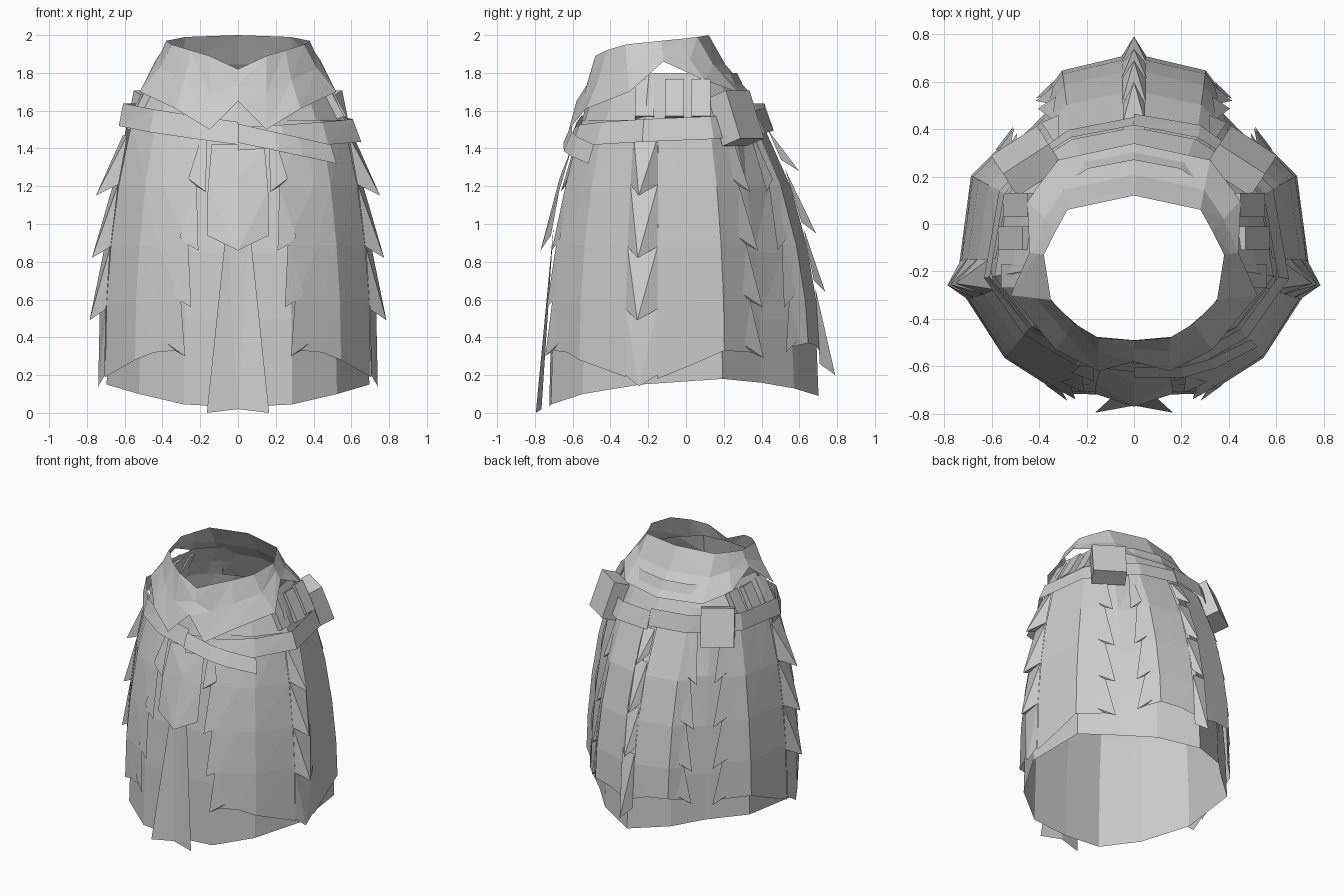
import bpy, bmesh, math
from mathutils import Vector, Matrix, Euler

cube = bpy.data.objects.get("Cube")
if cube:
    bpy.data.objects.remove(cube, do_unlink=True)

grey = bpy.data.materials.new("plain grey")
grey.use_nodes = True
grey.diffuse_color = (0.6, 0.6, 0.6, 1)
grey.node_tree.nodes["Principled BSDF"].inputs["Base Color"].default_value = (0.6, 0.6, 0.6, 1)

# Half outline of the garment at the waist and near the hem, from front centre to back centre
WAIST = [(0, -.56), (.22, -.54), (.43, -.43), (.59, -.22), (.53, .12), (.4, .26), (.26, .35), (0, .4)]
HEM = [(0, -.73), (.29, -.72), (.54, -.56), (.74, -.25), (.68, .2), (.46, .42), (.3, .64), (0, .71)]
WAIST_Z, HEM_Z = 1.55, 0.3
CENTRE = Vector((0, -.12, 0))


def wall(u, z, out=1.0, side=1):
    """Point on the garment surface: u runs along the half outline, out pushes it away from the axis."""
    u = max(0, min(u, len(HEM) - 1))
    i = min(int(u), len(HEM) - 2)
    t = max(0, min(1, (WAIST_Z - z) / (WAIST_Z - HEM_Z)))
    f = math.sin(t * math.pi / 2) ** .8
    a = Vector(WAIST[i]).lerp(Vector(WAIST[i + 1]), u - i)
    b = Vector(HEM[i]).lerp(Vector(HEM[i + 1]), u - i)
    p = a.lerp(b, f).to_3d()
    p = CENTRE + (p - CENTRE) * out
    return Vector((p.x * side, p.y, z))


def build(name, faces, mirror=True):
    """Make an object from a list of faces given as point lists, welding shared corners."""
    bm = bmesh.new()
    for face in faces:
        bm.faces.new([bm.verts.new(p) for p in face])
    bmesh.ops.remove_doubles(bm, verts=bm.verts, dist=0.0005)
    bmesh.ops.recalc_face_normals(bm, faces=bm.faces)
    mesh = bpy.data.meshes.new(name)
    bm.to_mesh(mesh)
    bm.free()
    mesh.materials.append(grey)
    obj = bpy.data.objects.new(name, mesh)
    bpy.context.scene.collection.objects.link(obj)
    if mirror:
        mod = obj.modifiers.new("mirror", 'MIRROR')
        mod.use_clip = True
    return obj


def loft(rows):
    """Skin neighbouring rows with triangles, so that the facets stay crisp."""
    faces = []
    for top, low in zip(rows, rows[1:]):
        for i in range(len(top) - 1):
            faces.append([top[i], top[i + 1], low[i]])
            faces.append([top[i + 1], low[i + 1], low[i]])
    return faces


# Inner skirt
columns = range(len(HEM))
hem_heights = [.03, .045, .1, .15, .18, .16, .13, .09]
fullness = [.98, .98, .96, .93, .97, .95, .9, .98]
rows = [[wall(u, z, fullness[u]) for u in columns] for z in (1.55, 1.2, .85, .5)]
rows.append([wall(u, hem_heights[u], fullness[u] + .01) for u in columns])
build("inner_skirt", loft(rows))

# Bodice under the collar
build("bodice", loft([[wall(u, z, front if u < 2 else out) for u in columns]
                      for z, out, front in ((1.8, .75, .84), (1.66, .88, .91), (1.5, .97, .97))]))

# Outer panels with a ragged edge of hanging teeth
TIERS = [1.55, 1.2, .89, .59]
RIDGE = .22
SPINE = .17


def panel(name, edge_top, edge_low, columns, bottoms, out=1.01):
    rows = []
    for i in range(len(TIERS) + 1):
        edge = edge_top + (edge_low - edge_top) * i / len(TIERS)
        us = [edge] + columns
        zs = bottoms if i == len(TIERS) else [TIERS[i]] * len(us)
        rows.append([wall(u, z, out) for u, z in zip(us, zs)])
    faces = loft(rows)
    way = 1 if columns[0] > edge_top else -1
    for i in range(1, len(rows)):
        edge = edge_top + (edge_low - edge_top) * i / len(TIERS)
        z = rows[i][0].z
        tip = wall(edge - way * .22, z - .03, out + .03)
        inner = wall(edge + way * .18, z + .04, out + .005)
        faces.append([rows[i - 1][0], tip, inner])
        faces.append([tip, inner, rows[i][0]])
    build(name, faces)


panel("front_panel", .75, 1.15, [1.6, 2, 3 - RIDGE], [.33, .32, .28, .19])
panel("side_panel", 4.65, 4.65, [4, 3.6, 3 + RIDGE], [.32, .33, .25, .18])
panel("back_panel", 5.6, 5.6, [6, 6.5, 7 - SPINE], [.35, .37, .36, .33])


# Stacked spikes on the side ridges and down the back
def spikes(name, u, half, tops, tips, pushes):
    faces = []
    centred = u == len(HEM) - 1
    for top, low, push in zip(tops, tips, pushes):
        left = wall(u - half, top, 1.015)
        right = wall(u - half, top, 1.015, -1) if centred else wall(u + half, top, 1.015)
        crest = left.lerp(right, .5)
        root_left, root_right = (wall(u + d, low + .06, 1.012) for d in (-half, half))
        tip = wall(u, low)
        tip += (tip - CENTRE).to_2d().normalized().to_3d() * push
        faces += [[left, crest, tip], [left, tip, root_left]]
        if not centred:
            faces += [[crest, right, tip], [right, root_right, tip], [root_left, tip, root_right]]
    build(name, faces)


spikes("side_spikes", 3, RIDGE, [1.47, 1.21, .88, .55], [1.15, .82, .49, .14], [.08, .06, .05, .0])
spikes("back_spikes", 7, SPINE, [1.5, 1.29, .98, .66], [1.28, .95, .64, .2], [.07, .06, .05, .08])

# Long front flap and the pointed tab above it
flap = [[Vector((0, -.7, 1)), Vector((.06, -.7, 1))],
        [Vector((0, -.765, .02)), Vector((.165, -.795, 0))]]
build("front_flap", loft(flap))
tab = [[Vector((0, -.6, 1.42)), Vector((.14, -.6, 1.42))],
       [Vector((0, -.67, 1.24)), Vector((.16, -.67, 1.18))],
       [Vector((0, -.77, .86)), Vector((.165, -.715, .94))]]
build("front_tab", loft(tab))

# Slanted belt around the hips, with a loose end
stations = [(u, 1) for u in columns] + [(u, -1) for u in reversed(columns)]
belt_rows = [[], []]
for u, side in stations:
    middle = 1.45 + .015 * u if side > 0 else 1.48 + .033 * min(u, 3)
    belt_rows[0].append(wall(u, middle + .06, 1.03, side))
    belt_rows[1].append(wall(u, middle - .06, 1.05, side))
build("belt", loft(belt_rows), mirror=False)
end_rows = [[wall(u, 1.53 - .055 * u - drop, out) for u in (0, .8, 1.3, 2)]
            for drop, out in ((0, 1.08), (.1, 1.11))]
build("belt_end", loft(end_rows), mirror=False)


# Boxes
def box(name, size, place, turn):
    bm = bmesh.new()
    bmesh.ops.create_cube(bm, size=1)
    angles = Euler([math.radians(a) for a in turn])
    matrix = Matrix.Translation(place) @ angles.to_matrix().to_4x4() @ Matrix.Diagonal((*size, 1))
    bmesh.ops.transform(bm, matrix=matrix, verts=bm.verts)
    faces = [[v.co.copy() for v in f.verts] for f in bm.faces]
    bm.free()
    build(name, faces)


box("hip_pouch", (.23, .12, .27), (.45, .265, 1.56), (20, 0, -33))
for y in (-.22, -.06, .08):
    box("small_pouch", (.04, .1, .22), (.51 - .15 * abs(y + .1), y, 1.66), (0, -28, 0))

# Collar: a tilted neck ring flaring to a pointed lower edge
rim = [(0, -.49, 1.82), (.15, -.48, 1.89), (.25, -.42, 1.92), (.35, -.32, 1.95),
       (.38, -.13, 1.97), (.33, -.03, 1.98), (.28, .06, 1.99), (0, .12, 2)]
edge = [(0, -.58, 1.65), (.15, -.62, 1.5), (.33, -.53, 1.61), (.52, -.3, 1.7),
        (.44, -.12, 1.86), (.45, .1, 1.76), (.32, .27, 1.7), (0, .34, 1.69)]
rim, edge = ([Vector(p) for p in line] for line in (rim, edge))
middle = [a.lerp(b, .4) for a, b in zip(rim, edge)]
for p, a, b in zip(middle, rim, edge):
    p.z = (a.z + b.z) / 2
build("collar", loft([rim, middle, edge]))
